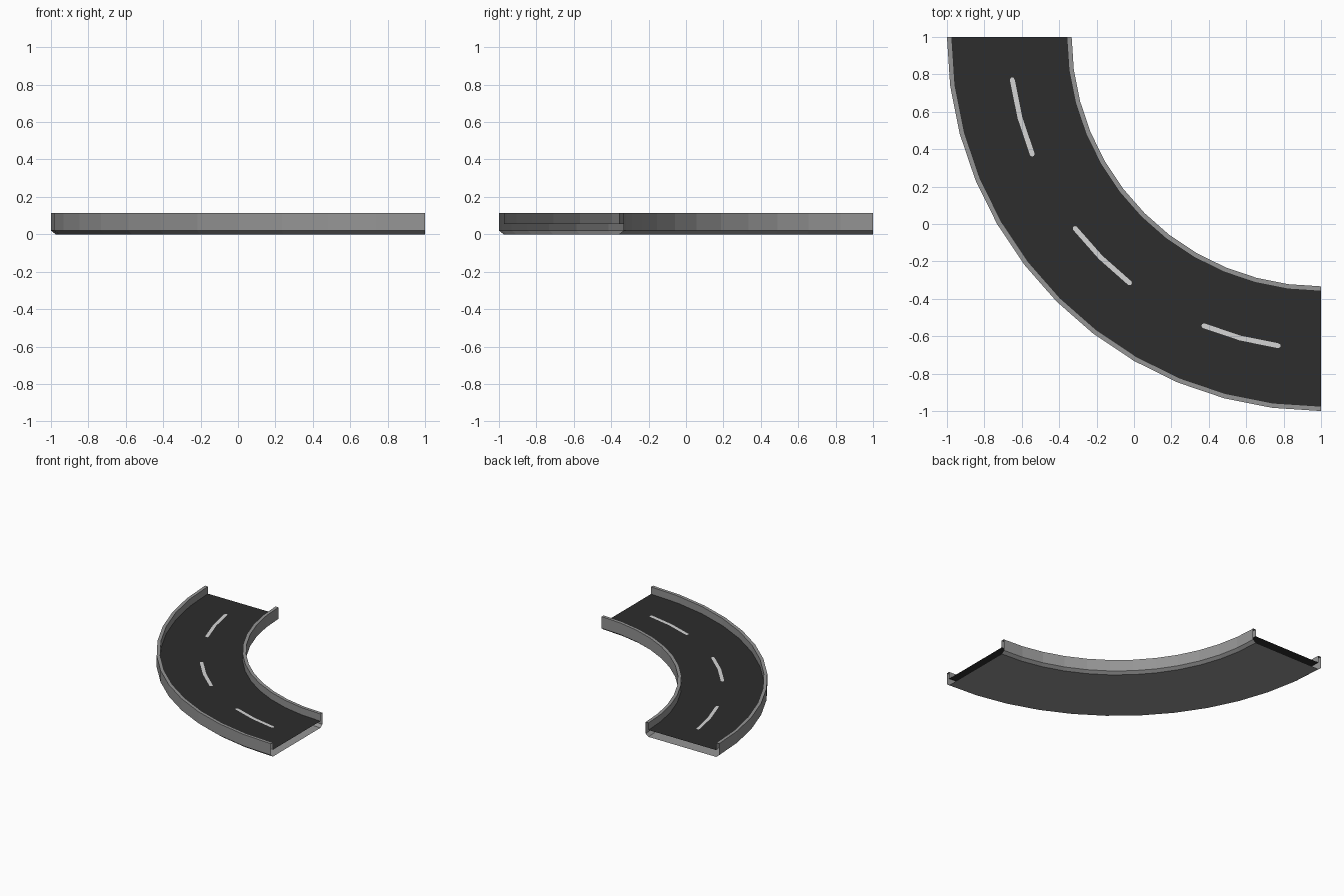
import bpy, bmesh, math

if "Cube" in bpy.data.objects:
    bpy.data.objects.remove(bpy.data.objects["Cube"])

CX, CY = 1.0, 1.0            # centre of the bend
R_IN, R_OUT = 4 / 3, 2.0
WALL, TOP, ROAD_Z = 0.026, 0.115, 0.056
STEPS = 12


def material(name, v):
    m = bpy.data.materials.new(name)
    m.diffuse_color = (v, v, v, 1)
    m.use_nodes = True
    m.node_tree.nodes["Principled BSDF"].inputs["Base Color"].default_value = m.diffuse_color
    return m


concrete = material("concrete grey", 0.30)
asphalt = material("asphalt black", 0.026)
paint = material("lane paint", 0.66)


def sweep(name, sections, mat):
    """Join rows of (radius, z) points, each placed at an angle in degrees."""
    bm = bmesh.new()
    rows = []
    for deg, pts in sections:
        a = math.radians(180 + deg)
        rows.append([bm.verts.new((CX + r * math.cos(a), CY + r * math.sin(a), z))
                     for r, z in pts])
    for p, q in zip(rows, rows[1:]):
        for i in range(len(p) - 1):
            bm.faces.new((p[i], p[i + 1], q[i + 1], q[i]))
    bm.normal_update()
    me = bpy.data.meshes.new(name)
    bm.to_mesh(me)
    bm.free()
    me.materials.append(mat)
    ob = bpy.data.objects.new(name, me)
    bpy.context.collection.objects.link(ob)
    return ob


def bend(pts):
    return [(90 * i / STEPS, pts) for i in range(STEPS + 1)]


# hollow open-ended shell: kerb walls, chamfers and underside
shell = [(R_IN + WALL, ROAD_Z), (R_IN + WALL, TOP), (R_IN, TOP), (R_IN, 0.02),
         (R_IN + 0.025, 0), (R_OUT - 0.025, 0), (R_OUT, 0.02),
         (R_OUT, TOP), (R_OUT - WALL, TOP), (R_OUT - WALL, ROAD_Z)]
sweep("kerb_shell", bend(shell[::-1]), concrete)

# road surface
sweep("road_surface", bend([(R_IN + WALL, ROAD_Z), (R_OUT - WALL, ROAD_Z)]), asphalt)

# three lane dashes with softened ends
mid = (R_IN + R_OUT) / 2
for n, start in enumerate((7.5, 37.5, 67.5)):
    rows = [(0, 0.006), (0.35, 0.013), (7.5, 0.013), (14.65, 0.013), (15, 0.006)]
    sweep("lane_dash_%d" % (n + 1),
          [(start + d, [(mid - w, ROAD_Z + 0.002), (mid + w, ROAD_Z + 0.002)])
           for d, w in rows], paint)
